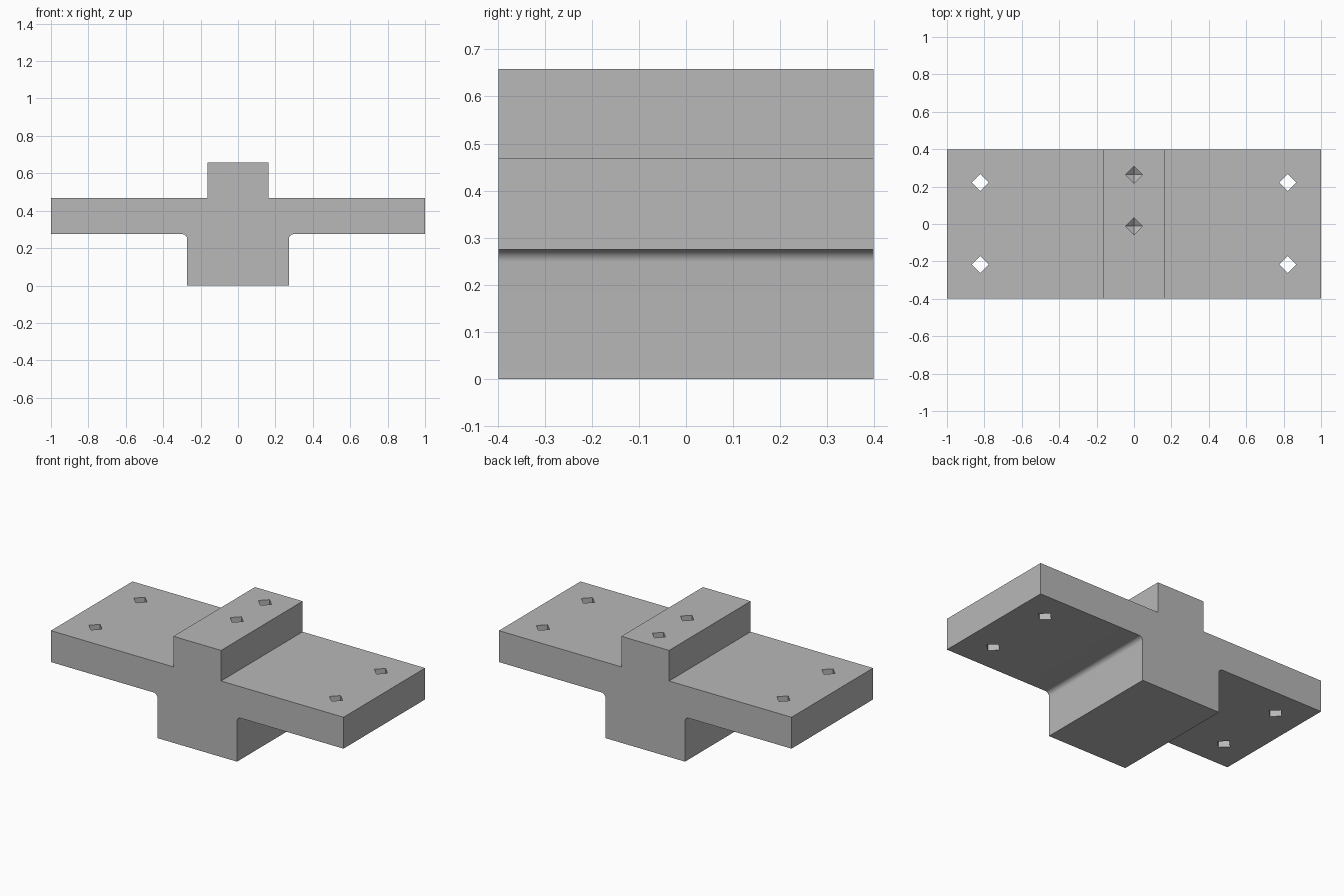
import bpy, bmesh, math
from mathutils import Matrix

cube = bpy.data.objects.get("Cube")
if cube:
    bpy.data.objects.remove(cube, do_unlink=True)

HALF_DEPTH = 0.398
BASE_X, RIB_X = 0.272, 0.163
SLAB_BOTTOM, SLAB_TOP, RIB_TOP = 0.275, 0.469, 0.658
FILLET, HOLE_RADIUS = 0.027, 0.045

grey = bpy.data.materials.new("plain grey")
grey.use_nodes = True
colour = (0.48, 0.48, 0.48, 1)
grey.diffuse_color = colour
grey.node_tree.nodes["Principled BSDF"].inputs["Base Color"].default_value = colour


def make_object(name, bm):
    bmesh.ops.recalc_face_normals(bm, faces=bm.faces)
    mesh = bpy.data.meshes.new(name)
    bm.to_mesh(mesh)
    bm.free()
    mesh.materials.append(grey)
    obj = bpy.data.objects.new(name, mesh)
    bpy.context.collection.objects.link(obj)
    return obj


def drill(x, y, bottom):
    """Four-sided drill bit with a pointed tip below the given height."""
    bm = bmesh.new()
    height = 0.8 - bottom
    bmesh.ops.create_cone(bm, cap_ends=True, segments=4, radius1=HOLE_RADIUS,
                          radius2=HOLE_RADIUS, depth=height,
                          matrix=Matrix.Translation((x, y, bottom + height / 2)))
    floor = min(bm.faces, key=lambda f: f.calc_center_median().z)
    tip = bmesh.ops.poke(bm, faces=[floor])["verts"][0]
    tip.co.z -= HOLE_RADIUS * 0.6
    return make_object("hole_cutter", bm)


# Right half of the cross-section, with a fillet under the wing
half = [(BASE_X, 0)]
for i in range(9):
    a = math.pi - i * math.pi / 16
    half.append((BASE_X + FILLET * (1 + math.cos(a)),
                 SLAB_BOTTOM + FILLET * (math.sin(a) - 1)))
half += [(1, SLAB_BOTTOM), (1, SLAB_TOP), (RIB_X, SLAB_TOP), (RIB_X, RIB_TOP)]
profile = half + [(-x, z) for x, z in reversed(half)]

# Extrude the mirrored section from front to back
bm = bmesh.new()
face = bm.faces.new([bm.verts.new((x, -HALF_DEPTH, z)) for x, z in profile])
extruded = bmesh.ops.extrude_face_region(bm, geom=[face])["geom"]
bmesh.ops.translate(bm, vec=(0, 2 * HALF_DEPTH, 0),
                    verts=[v for v in extruded if isinstance(v, bmesh.types.BMVert)])
body = make_object("winged_block", bm)

# Through holes in the wings, blind holes in the rib
cutters = [drill(x, y, 0.15) for x in (-0.822, 0.822) for y in (-0.217, 0.222)]
cutters += [drill(0, y, 0.35) for y in (-0.012, 0.264)]

bpy.ops.object.select_all(action="DESELECT")
bpy.context.view_layer.objects.active = body
body.select_set(True)
for cutter in cutters:
    mod = body.modifiers.new("hole", "BOOLEAN")
    mod.operation = "DIFFERENCE"
    mod.solver = "EXACT"
    mod.object = cutter
    bpy.ops.object.modifier_apply(modifier=mod.name)
    bpy.data.objects.remove(cutter, do_unlink=True)

bpy.ops.object.shade_smooth_by_angle(angle=math.radians(25))
